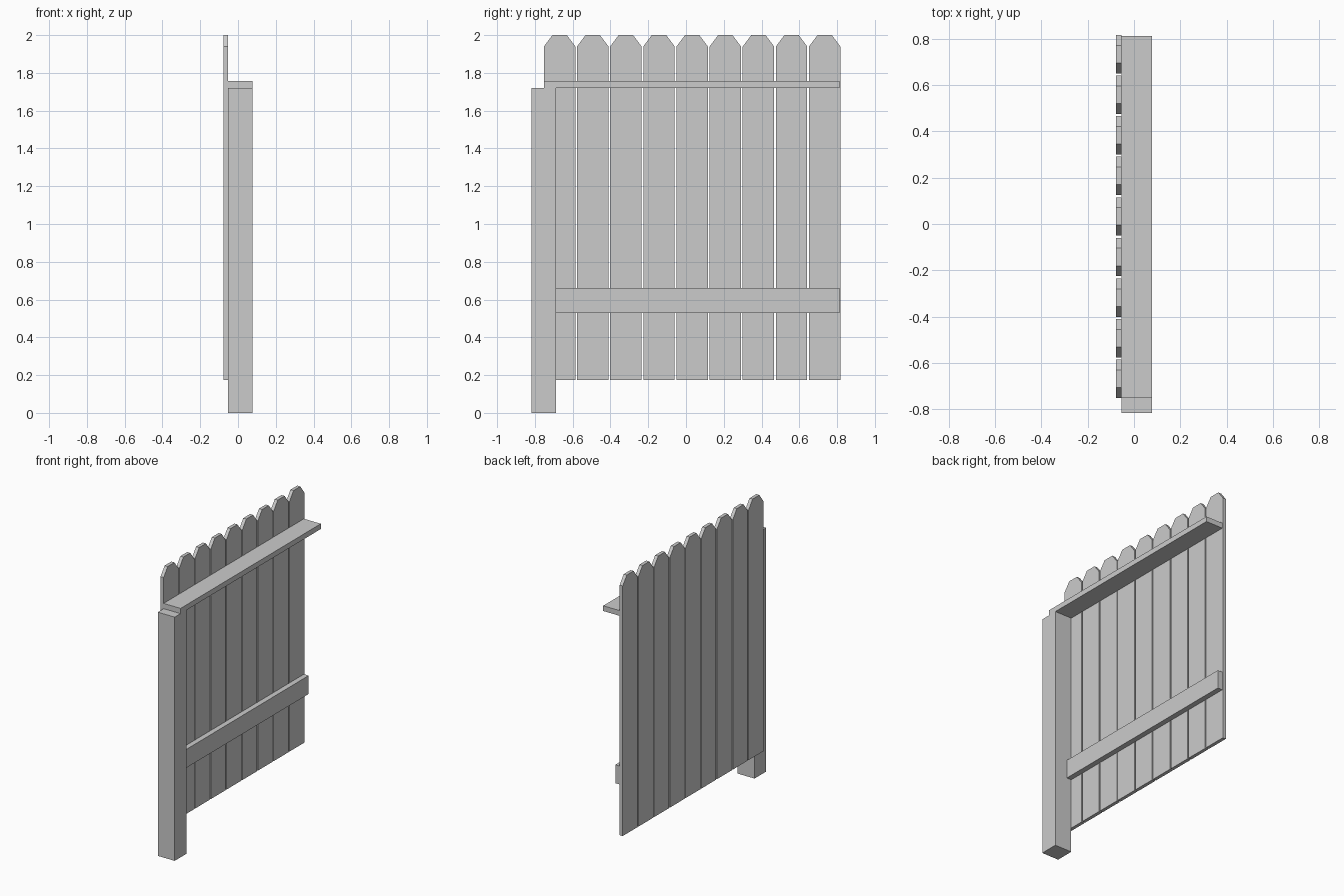
import bpy
import bmesh

if "Cube" in bpy.data.objects:
    bpy.data.objects.remove(bpy.data.objects["Cube"])

BACK, FACE, FRONT = -0.078, -0.054, 0.078   # picket back, picket front, post front


def prism(name, profile, x0, x1):
    """Extrude a (y, z) outline from x0 to x1."""
    bm = bmesh.new()
    face = bm.faces.new([bm.verts.new((x0, y, z)) for y, z in profile])
    ext = bmesh.ops.extrude_face_region(bm, geom=[face])
    verts = [v for v in ext["geom"] if isinstance(v, bmesh.types.BMVert)]
    bmesh.ops.translate(bm, verts=verts, vec=(x1 - x0, 0, 0))
    bmesh.ops.recalc_face_normals(bm, faces=bm.faces)
    mesh = bpy.data.meshes.new(name)
    bm.to_mesh(mesh)
    bm.free()
    obj = bpy.data.objects.new(name, mesh)
    bpy.context.collection.objects.link(obj)
    return obj


def box(name, x0, x1, y0, y1, z0, z1):
    return prism(name, [(y0, z0), (y1, z0), (y1, z1), (y0, z1)], x0, x1)


# Post and rails
box("post", FACE, FRONT, -0.817, -0.687, 0, 1.72)
box("top_rail", FACE, FRONT, -0.752, 0.812, 1.72, 1.757)
box("lower_rail", FACE, FACE + 0.037, -0.687, 0.812, 0.53, 0.66)

# Nine dog-eared pickets
width, pitch, ear = 0.166, 0.1754, 0.045
for i in range(9):
    a = -0.752 + i * pitch
    b = a + width
    prism(f"picket_{i + 1}",
          [(a, 0.175), (b, 0.175), (b, 1.94), (b - ear, 2.0), (a + ear, 2.0), (a, 1.94)],
          BACK, FACE)
